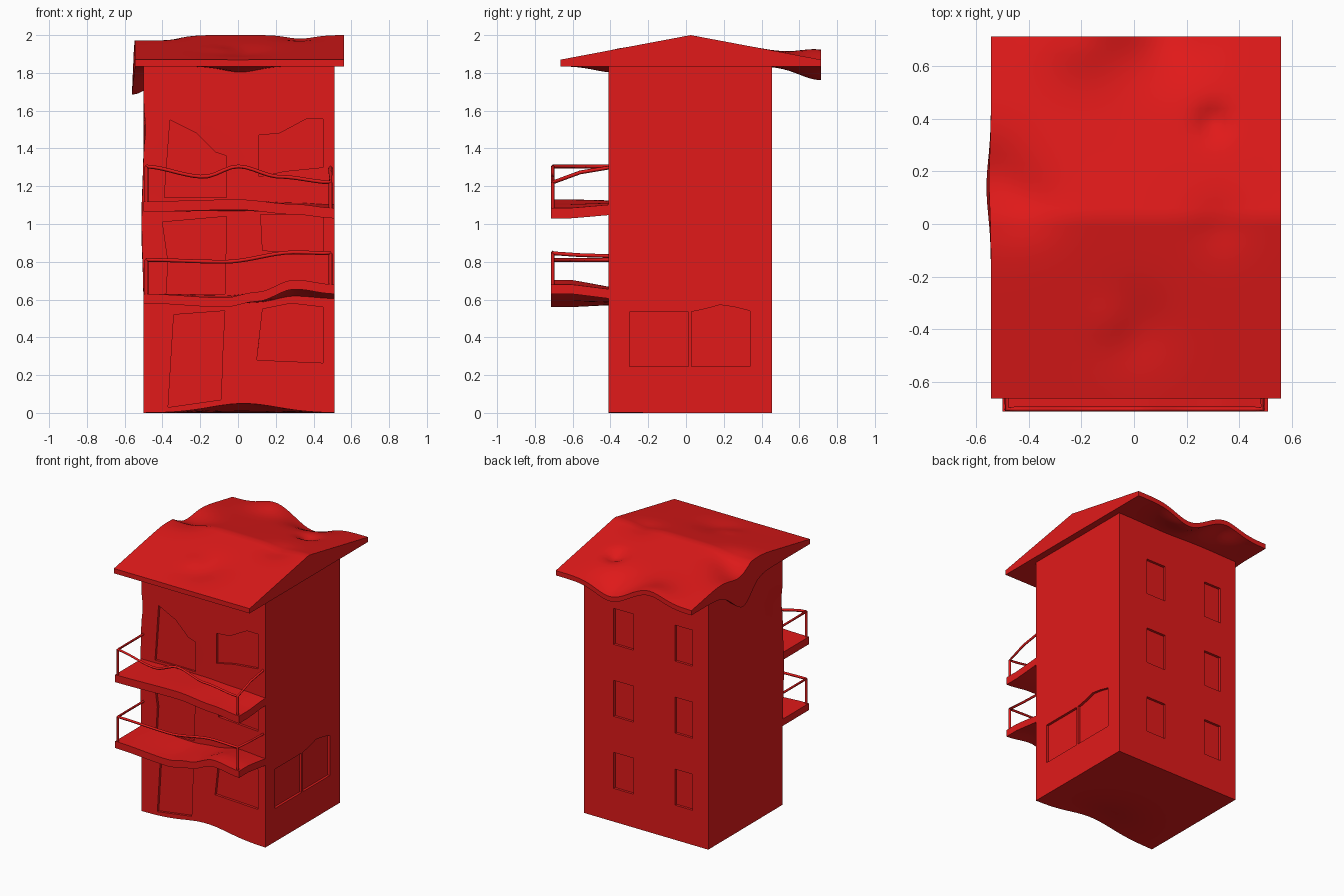
import bpy, bmesh, math
from mathutils import Vector

if "Cube" in bpy.data.objects:
    bpy.data.objects.remove(bpy.data.objects["Cube"])

red = bpy.data.materials.new("red_paint")
red.diffuse_color = (0.75, 0.01, 0.01, 1)
red.use_nodes = True
red.node_tree.nodes["Principled BSDF"].inputs["Base Color"].default_value = red.diffuse_color


def add(name, bm):
    bmesh.ops.recalc_face_normals(bm, faces=bm.faces)
    me = bpy.data.meshes.new(name)
    bm.to_mesh(me)
    bm.free()
    ob = bpy.data.objects.new(name, me)
    bpy.context.collection.objects.link(ob)
    me.materials.append(red)
    return ob


def activate(ob):
    bpy.ops.object.select_all(action='DESELECT')
    ob.select_set(True)
    bpy.context.view_layer.objects.active = ob


def grid_box(lo, hi, cells):
    """Box from lo to hi, sliced evenly along each axis."""
    bm = bmesh.new()
    bmesh.ops.create_cube(bm, size=1)
    for v in bm.verts:
        v.co = Vector([l + (c + 0.5) * (h - l) for c, l, h in zip(v.co, lo, hi)])
    for a in range(3):
        n = Vector([float(i == a) for i in range(3)])
        for k in range(1, cells[a]):
            p = n * (lo[a] + (hi[a] - lo[a]) * k / cells[a])
            bmesh.ops.bisect_plane(bm, geom=bm.verts[:] + bm.edges[:] + bm.faces[:],
                                   plane_co=p, plane_no=n)
    return bm


def warp(bm, bumps):
    """Push vertices with soft round bumps: (centre, radius, shift)."""
    for v in bm.verts:
        p = v.co.copy()
        for c, r, d in bumps:
            v.co += Vector(d) * math.exp(-((p - Vector(c)).length / r) ** 2)


def wave(pts, x):
    """Smooth interpolation through (x, z) points."""
    for (x0, z0), (x1, z1) in zip(pts, pts[1:]):
        if x <= x1:
            t = min(1, max(0, (x - x0) / (x1 - x0)))
            return z0 + (z1 - z0) * t * t * (3 - 2 * t)
    return pts[-1][1]


# Body with a wavy front foot and left wall
body_bm = grid_box((-0.5, -0.41, 0), (0.51, 0.455, 1.85), (20, 14, 30))
warp(body_bm, [((0.03, -0.41, 0), 0.25, (0, 0, 0.05)),
               ((-0.5, -0.3, 1.0), 0.25, (-0.012, 0, 0)),
               ((-0.5, -0.35, 1.5), 0.08, (0.02, 0, 0)),
               ((-0.2, -0.41, 1.2), 0.12, (0, 0.012, 0))])
body = add("building_body", body_bm)

# Recessed doors and windows, cut as shallow prisms
cut = bmesh.new()


def recess(pts, place):
    a = [cut.verts.new(place(u, w, 0.05)) for u, w in pts]
    b = [cut.verts.new(place(u, w, -0.018)) for u, w in pts]
    cut.faces.new(a)
    cut.faces.new(b[::-1])
    for i in range(len(pts)):
        j = (i + 1) % len(pts)
        cut.faces.new((a[i], b[i], b[j], a[j]))


def rect(u0, u1, w0, w1):
    return [(u0, w0), (u1, w0), (u1, w1), (u0, w1)]


def front(u, w, d): return (u, -0.41 - d, w)
def back(u, w, d): return (u, 0.455 + d, w)
def right(u, w, d): return (0.51 + d, u, w)


recess([(-0.37, 0.03), (-0.09, 0.07), (-0.08, 0.35), (-0.07, 0.54), (-0.34, 0.52)], front)
recess([(-0.38, 0.63), (-0.07, 0.63), (-0.06, 1.04), (-0.4, 1.01), (-0.37, 0.8)], front)
recess([(-0.39, 1.14), (-0.06, 1.14), (-0.06, 1.36), (-0.12, 1.38), (-0.22, 1.48), (-0.36, 1.55)], front)
recess([(0.1, 0.28), (0.45, 0.265), (0.45, 0.56), (0.28, 0.58), (0.13, 0.55)], front)
recess([(0.13, 0.86), (0.45, 0.84), (0.45, 1.05), (0.12, 1.05)], front)
recess([(0.11, 1.25), (0.25, 1.28), (0.45, 1.3), (0.45, 1.555), (0.36, 1.555), (0.22, 1.48), (0.11, 1.47)], front)
for k in range(3):
    z = 0.245 + 0.53 * k
    recess(rect(0.11, 0.27, z, z + 0.265), back)
    recess(rect(-0.37, -0.23, z + 0.01, z + 0.275), back)
recess(rect(-0.3, 0.012, 0.245, 0.535), right)
recess([(0.028, 0.245), (0.34, 0.245), (0.34, 0.54), (0.26, 0.56), (0.18, 0.572), (0.1, 0.55), (0.028, 0.535)], right)

cutter = add("opening_cutter", cut)
cutter.hide_render = True
mod = body.modifiers.new("openings", 'BOOLEAN')
mod.object = cutter
mod.solver = 'EXACT'
activate(body)
bpy.ops.object.modifier_apply(modifier=mod.name)
bpy.data.objects.remove(cutter)

# Gable roof, flat below, with warped edges and dents
roof_bm = grid_box((-0.545, -0.665, 1.835), (0.56, 0.715, 1.87), (36, 40, 1))
for v in roof_bm.verts:
    if v.co.z > 1.85:
        v.co.z = 2.0 - 0.13 * abs(v.co.y - 0.025) / 0.69
warp(roof_bm, [((0.12, 0.715, 1.85), 0.16, (0, 0, -0.075)),
               ((-0.2, 0.715, 1.85), 0.15, (0, 0, 0.055)),
               ((-0.545, 0.14, 1.835), 0.15, (-0.017, 0, -0.15)),
               ((0.3, 0.39, 1.93), 0.06, (0, 0, -0.04)),
               ((0.33, 0.0, 2.0), 0.1, (0, 0, -0.02)),
               ((-0.4, 0.08, 1.99), 0.12, (0, 0, -0.03)),
               ((-0.08, -0.37, 1.92), 0.09, (0, 0, 0.015)),
               ((0, -0.38, 1.835), 0.14, (0, 0, -0.035))])
roof = add("gable_roof", roof_bm)


# Balcony: wavy slab plus a thin rail on two corner posts
def balcony(name, slab_pts, thick, rail_pts, z_left, z_right):
    bm = grid_box((-0.5, -0.715, 0), (0.51, -0.405, thick), (32, 6, 1))
    for v in bm.verts:
        z = wave(slab_pts, v.co.x)
        fade = 0.5 + 0.5 * min(1, (-0.405 - v.co.y) / 0.2)
        v.co.z += slab_pts[0][1] + (z - slab_pts[0][1]) * fade
    slab = add(name + "_slab", bm)

    cu = bpy.data.curves.new(name + "_railing", 'CURVE')
    cu.dimensions = '3D'
    cu.bevel_depth = 0.01
    cu.bevel_resolution = 0
    cu.use_fill_caps = True
    x0, x1, y = -0.485, 0.49, -0.705
    top = [(x0 + (x1 - x0) * i / 24, y) for i in range(25)]
    top = [(x, yy, wave(rail_pts, x)) for x, yy in top]
    paths = [[(x0, -0.4, z_left)] + top + [(x1, -0.56, (top[-1][2] + 2 * z_right) / 3), (x1, -0.4, z_right)]]
    for x in (x0, x1):
        paths.append([(x, y, wave(slab_pts, x) + 0.02), (x, y, wave(rail_pts, x))])
    for path in paths:
        sp = cu.splines.new('POLY')
        sp.points.add(len(path) - 1)
        for p, co in zip(sp.points, path):
            p.co = (*co, 1)
    rail = bpy.data.objects.new(name + "_railing", cu)
    bpy.context.collection.objects.link(rail)
    cu.materials.append(red)
    activate(rail)
    bpy.ops.object.convert(target='MESH')
    return slab


lower = balcony("lower_balcony",
                [(-0.5, 0.58), (-0.07, 0.56), (0.1, 0.59), (0.3, 0.655), (0.51, 0.63)], 0.05,
                [(-0.5, 0.81), (-0.07, 0.80), (0.3, 0.85), (0.5, 0.845)], 0.81, 0.83)
upper = balcony("upper_balcony",
                [(-0.5, 1.065), (0.0, 1.075), (0.3, 1.05), (0.51, 1.03)], 0.055,
                [(-0.5, 1.305), (-0.18, 1.25), (0.0, 1.305), (0.22, 1.25), (0.5, 1.22)], 1.305, 1.3)

for ob in (body, roof, lower, upper):
    activate(ob)
    bpy.ops.object.shade_smooth_by_angle(angle=math.radians(30))
